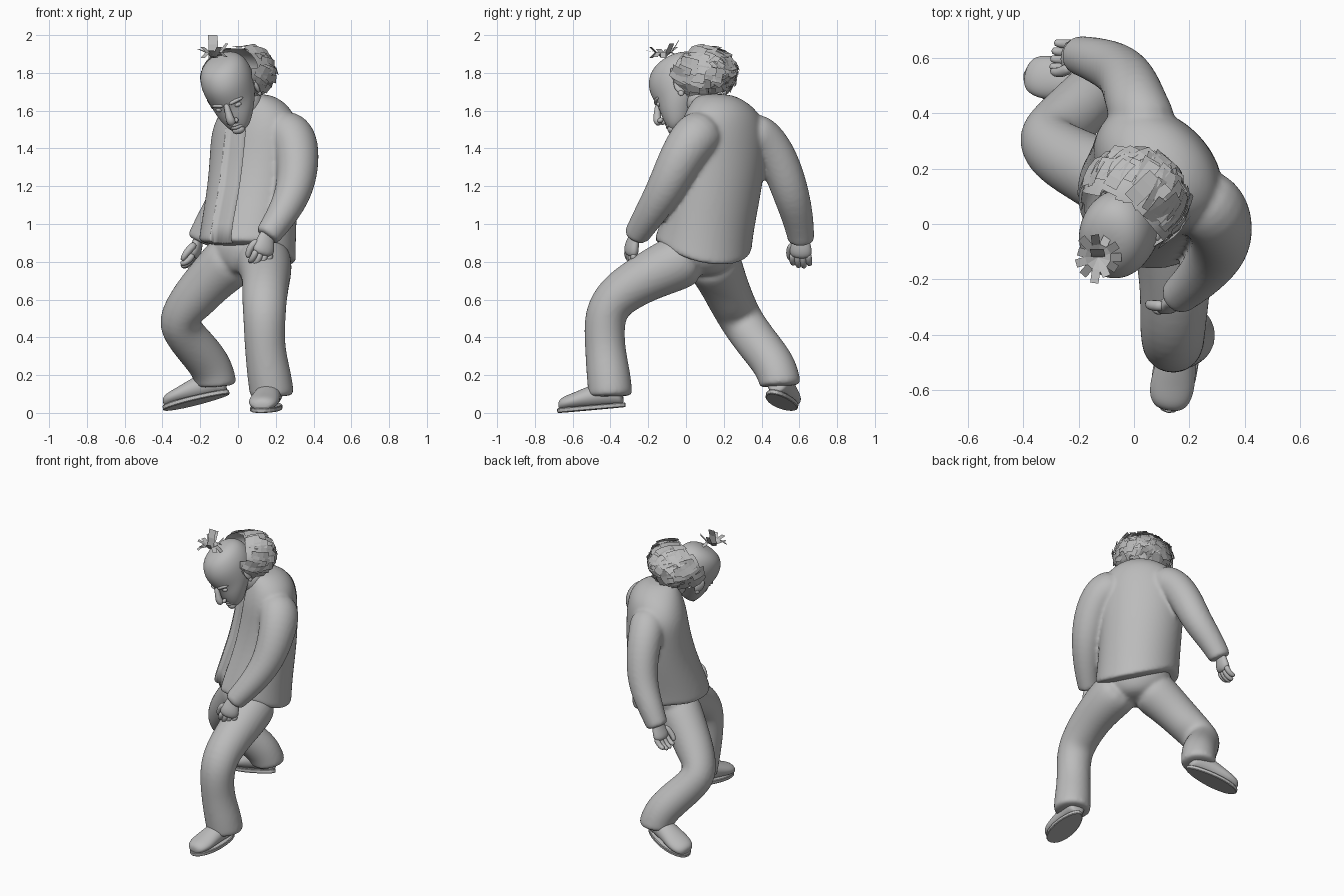
import bpy, bmesh, random
from math import sin, cos, pi, radians
from mathutils import Vector, Matrix

if "Cube" in bpy.data.objects:
    bpy.data.objects.remove(bpy.data.objects["Cube"], do_unlink=True)
random.seed(4)

grey = bpy.data.materials.new("plain_grey")
grey.use_nodes = True
grey.diffuse_color = (0.5, 0.5, 0.5, 1)
grey.node_tree.nodes["Principled BSDF"].inputs["Base Color"].default_value = (0.5, 0.5, 0.5, 1)


def finish(name, bm, matrix=None, smooth=True, subsurf=0):
    bmesh.ops.recalc_face_normals(bm, faces=bm.faces[:])
    mesh = bpy.data.meshes.new(name)
    bm.to_mesh(mesh)
    bm.free()
    mesh.materials.append(grey)
    mesh.polygons.foreach_set("use_smooth", [smooth] * len(mesh.polygons))
    ob = bpy.data.objects.new(name, mesh)
    bpy.context.collection.objects.link(ob)
    if matrix:
        ob.matrix_world = matrix
    if subsurf:
        mod = ob.modifiers.new("Subdivision", "SUBSURF")
        mod.levels = mod.render_levels = subsurf
    return ob


def loft(name, *parts, **kw):
    """Skin one or more closed stacks of rings into a single object."""
    bm = bmesh.new()
    for rings in parts:
        rows = [[bm.verts.new(p) for p in ring] for ring in rings]
        n = len(rows[0])
        for a, b in zip(rows, rows[1:]):
            for i in range(n):
                j = (i + 1) % n
                bm.faces.new((a[i], a[j], b[j], b[i]))
        bm.faces.new(rows[0])
        bm.faces.new(rows[-1])
    return finish(name, bm, **kw)


def limb(path, ref=(1, 0, 0), sides=12, flat=1.0):
    """Rings along (x, y, z, radius) points."""
    pts = [Vector(p[:3]) for p in path]
    rings = []
    for i, p in enumerate(pts):
        t = (pts[min(i + 1, len(pts) - 1)] - pts[max(i - 1, 0)]).normalized()
        u = Vector(ref)
        u = (u - t * u.dot(t)).normalized()
        v = t.cross(u)
        r = path[i][3] * 1.04
        rings.append([p + u * r * cos(k * 2 * pi / sides) + v * r * flat * sin(k * 2 * pi / sides)
                      for k in range(sides)])
    return rings


def tube(name, path, ref=(1, 0, 0), sides=12, flat=1.0, subsurf=2, matrix=None):
    return loft(name, limb(path, ref, sides, flat), subsurf=subsurf, matrix=matrix)


def cloth(name, *parts):
    """Overlapping lofts fused into one garment with soft joins."""
    ob = loft(name, *parts, subsurf=2)
    mesh = ob.modifiers.new("Fuse", "REMESH")
    mesh.mode, mesh.voxel_size, mesh.use_smooth_shade = "VOXEL", 0.012, True
    soft = ob.modifiers.new("Soften", "SMOOTH")
    soft.factor, soft.iterations = 0.5, 6
    return ob


def ball(name, centre, size, matrix=None):
    bm = bmesh.new()
    bmesh.ops.create_uvsphere(bm, u_segments=16, v_segments=8, radius=1,
                              matrix=Matrix.LocRotScale(Vector(centre), None, Vector(size)))
    return finish(name, bm, matrix)


# Torso: elliptical sections turned toward the facing direction, hem lower behind
SIDE, FACE = Vector((0.71, -0.7, 0)), Vector((-0.7, -0.71, 0))


def rim(x, y, z, wide, deep, t, drop=0.0):
    return Vector((x, y, z + drop * min(0, cos(t + 0.35)))) + FACE * deep * cos(t) + SIDE * wide * sin(t)


def section(x, y, z, wide, deep, drop=0.0, n=24):
    return [rim(x, y, z, wide, deep, k * 2 * pi / n, drop) for k in range(n)]


body = [(0.05, 0.09, 0.9, 0.27, 0.25, 0.13), (0.05, 0.09, 0.915, 0.27, 0.25, 0.13),
        (0.055, 0.11, 1.0, 0.265, 0.24, 0.07), (0.08, 0.165, 1.2, 0.265, 0.22),
        (0.087, 0.19, 1.38, 0.27, 0.2), (0.09, 0.195, 1.5, 0.27, 0.19),
        (0.1, 0.19, 1.6, 0.22, 0.165), (0.095, 0.17, 1.66, 0.14, 0.125), (0.08, 0.15, 1.69, 0.08, 0.08)]
left_sleeve = [(0.2, 0.12, 1.5, 0.13), (0.298, 0.045, 1.465, 0.13), (0.32, -0.03, 1.35, 0.117),
               (0.305, -0.11, 1.18, 0.1), (0.23, -0.2, 1.04, 0.082), (0.16, -0.26, 0.945, 0.068),
               (0.15, -0.265, 0.93, 0.068)]
right_sleeve = [(0.07, 0.31, 1.5, 0.115), (0.015, 0.41, 1.46, 0.115), (-0.01, 0.5, 1.33, 0.105),
                (-0.05, 0.56, 1.15, 0.097), (-0.14, 0.595, 1.02, 0.082), (-0.2, 0.61, 0.92, 0.07),
                (-0.207, 0.61, 0.905, 0.07)]
jacket = cloth("jacket", [section(*s) for s in body], limb(left_sleeve), limb(right_sleeve))

# Open front: a shallow strip cut down to the shirt
arc = [-0.14 + k * 0.13 for k in range(5)]
front = [(0.045, 0.08, 0.8, 0.27, 0.24)] + [s[:5] for s in body[2:7]]
cutter = loft("front_opening_cutter",
              [[rim(x, y, z, w - 0.022, d - 0.022, t) for t in arc]
               + [rim(x, y, z, w + 0.06, d + 0.06, t) for t in reversed(arc)] for x, y, z, w, d in front])
cutter.hide_render = cutter.hide_viewport = True
opening = jacket.modifiers.new("Opening", "BOOLEAN")
opening.operation, opening.object = "DIFFERENCE", cutter

# Trousers: seat and both legs
seat = [(0.06, 0.11, 0.96, 0.21, 0.17), (0.05, 0.1, 0.86, 0.22, 0.175),
        (0.05, 0.09, 0.78, 0.18, 0.15), (0.05, 0.08, 0.725, 0.08, 0.1)]
left_leg = [(0.12, 0.05, 0.84, 0.15), (0.145, -0.08, 0.78, 0.145), (0.15, -0.23, 0.71, 0.127),
            (0.14, -0.37, 0.62, 0.12), (0.14, -0.435, 0.52, 0.113), (0.14, -0.43, 0.35, 0.105),
            (0.165, -0.41, 0.2, 0.117), (0.18, -0.4, 0.1, 0.117), (0.18, -0.4, 0.085, 0.115)]
right_leg = [(0.0, 0.12, 0.84, 0.15), (-0.08, 0.16, 0.77, 0.143), (-0.17, 0.2, 0.68, 0.127),
             (-0.265, 0.25, 0.57, 0.12), (-0.33, 0.3, 0.475, 0.117), (-0.235, 0.385, 0.36, 0.112),
             (-0.14, 0.475, 0.25, 0.112), (-0.115, 0.5, 0.155, 0.11), (-0.115, 0.5, 0.14, 0.108)]
cloth("trousers", [section(*s) for s in seat], limb(left_leg), limb(right_leg, ref=(0, 1, 0)))

# Shoes: toe along local -y, sole at local z = 0
SHOE = [(0.165, 0.038, 0.08), (0.14, 0.064, 0.13), (0.06, 0.07, 0.14), (-0.03, 0.078, 0.115),
        (-0.1, 0.086, 0.09), (-0.16, 0.072, 0.075), (-0.185, 0.034, 0.05)]


def shoe(side, place, yaw, roll, pitch):
    m = (Matrix.Translation(place) @ Matrix.Rotation(radians(yaw), 4, "Z")
         @ Matrix.Rotation(radians(roll), 4, "Y") @ Matrix.Rotation(radians(pitch), 4, "X"))
    ring = [k * pi / 6 for k in range(12)]
    loft(side + "_shoe", [[(w * cos(t), y, 0.01 + h * (0.5 + 0.5 * sin(t))) for t in ring]
                          for y, w, h in SHOE], matrix=m, subsurf=2)
    edge = [k * pi / 12 for k in range(24)]
    sole = loft(side + "_sole", [[((0.08 - 0.01 * sin(t)) * cos(t), -0.01 + 0.185 * sin(t), z) for t in edge]
                                 for z in (0, 0.025)], matrix=m, smooth=False)
    sole.modifiers.new("Rounded", "BEVEL").width = 0.004


shoe("left", (0.155, -0.49, 0.016), -10, 0, 5)
shoe("right", (-0.21, 0.5, 0.058), -104, -8, 14)


# Hands: palm, four curled fingers and a thumb
def hand(side, wrist, reach, across, palm, size=1.12):
    w, d, a, c = Vector(wrist), Vector(reach).normalized(), Vector(across).normalized(), Vector(palm).normalized()

    def at(along, sideways, inward, r):
        return (*(w + (d * along + a * sideways + c * inward) * size), r * size)

    tube(side + "_palm", [at(-0.03, 0, 0, 0.035), at(0.01, 0, 0, 0.042), at(0.05, 0, 0.0, 0.056),
                          at(0.095, 0, 0.008, 0.052)], ref=a, flat=0.55, sides=10)
    for k in range(4):
        o = (k - 1.5) * 0.026
        f = 1 - 0.08 * abs(k - 1.4)
        tube(f"{side}_finger_{k + 1}", [at(0.07, o, 0, 0.016), at(0.11 * f, o, 0.006, 0.017),
                                        at(0.14 * f, o, 0.024, 0.015), at(0.148 * f, o, 0.05, 0.012)],
             ref=a, sides=8, subsurf=1)
    tube(side + "_thumb", [at(0.02, 0.035, 0.0, 0.02), at(0.055, 0.058, 0.02, 0.019),
                           at(0.09, 0.06, 0.035, 0.016), at(0.115, 0.052, 0.042, 0.01)], ref=c, sides=8, subsurf=1)


hand("left", (0.15, -0.275, 0.93), (-0.2, -0.25, -1), (-0.9, -0.4, 0.2), (-0.4, 0.8, 0))
hand("right", (-0.21, 0.61, 0.92), (-0.25, -0.05, -1), (-0.2, -1, 0), (-1, 0.2, 0.2))

# Head: sections from chin to crown, face along local -y
HEAD = (Matrix.Translation((-0.04, -0.006, 1.735)) @ Matrix.Rotation(radians(-20), 4, "Z")
        @ Matrix.Rotation(radians(-15), 4, "Y") @ Matrix.Rotation(radians(28), 4, "X"))
skull = [(-0.21, -0.15, -0.09, 0.03), (-0.195, -0.17, -0.05, 0.058), (-0.15, -0.18, 0, 0.088),
         (-0.1, -0.182, 0.06, 0.113), (-0.05, -0.178, 0.12, 0.129), (0, -0.19, 0.15, 0.138),
         (0.06, -0.192, 0.16, 0.142), (0.12, -0.165, 0.14, 0.126), (0.155, -0.12, 0.1, 0.093),
         (0.172, -0.05, 0.04, 0.045)]
loft("head", [[(w * cos(t), (f + b) / 2 + (b - f) / 2 * sin(t), z) for t in (k * pi / 8 for k in range(16))]
              for z, f, b, w in skull], matrix=HEAD, subsurf=2)
tube("neck", [(0.08, 0.15, 1.56, 0.1), (0.05, 0.1, 1.63, 0.09), (0.01, 0.05, 1.7, 0.09)])
tube("nose", [(0, -0.172, -0.02, 0.014), (0, -0.195, -0.065, 0.018), (0, -0.215, -0.11, 0.025),
              (0, -0.202, -0.133, 0.022)], matrix=HEAD, sides=10)
for label, z, r in (("upper_lip", -0.155, 0.009), ("lower_lip", -0.17, 0.011)):
    tube(label, [(-0.04, -0.152, z, 0.004), (-0.018, -0.175, z, r), (0.018, -0.175, z, r),
                 (0.04, -0.152, z, 0.004)], ref=(0, 0, 1), matrix=HEAD, sides=8, subsurf=1)
ball("chin", (0, -0.155, -0.193), (0.036, 0.026, 0.024), HEAD)
for s, label in ((1, "left"), (-1, "right")):
    ball(label + "_eye", (s * 0.052, -0.157, -0.052), (0.022, 0.015, 0.013), HEAD)
    ball(label + "_nostril", (s * 0.021, -0.192, -0.122), (0.014, 0.017, 0.013), HEAD)
    tube(label + "_brow", [(s * 0.015, -0.18, -0.03, 0.009), (s * 0.05, -0.172, -0.022, 0.013),
                           (s * 0.095, -0.138, -0.03, 0.007)], ref=(0, 0, 1), matrix=HEAD, sides=8, subsurf=1)
    ear = HEAD @ Matrix.Translation((s * 0.132, 0, -0.045)) @ Matrix.Rotation(s * 0.4, 4, "Z")
    ball(label + "_ear", (0, 0, 0), (0.013, 0.03, 0.045), ear)
    ball(label + "_ear_lobe", (0, -0.008, -0.04), (0.011, 0.016, 0.018), ear)

# Hair: a cap behind the bald dome, covered with flat overlapping locks
CENTRE, SIZE = Vector((-0.008, 0.075, 1.805)), Vector((0.185, 0.175, 0.125))
POLE = Vector((-0.5, -0.75, 0.4)).normalized()


def hairy(d):
    return d.dot(POLE) < 0.46 and d.z > -0.8 and d.y > -0.9


bm = bmesh.new()
bmesh.ops.create_uvsphere(bm, u_segments=28, v_segments=18, radius=1)
bmesh.ops.delete(bm, geom=[f for f in bm.faces if not hairy(f.calc_center_median().normalized())], context="FACES")
for v in bm.verts:
    v.co = CENTRE + v.co * SIZE
finish("hair_cap", bm)


def ribbon(bm, points, across, width):
    rows = [[bm.verts.new(p + across * width * e) for e in (-0.5, 0.5)] for p in points]
    for a, b in zip(rows, rows[1:]):
        bm.faces.new((a[0], a[1], b[1], b[0]))


bm = bmesh.new()
count = 0
while count < 190:
    d = Vector([random.gauss(0, 1) for _ in range(3)]).normalized()
    if not hairy(d):
        continue
    count += 1
    turn = Matrix.Rotation(random.uniform(-0.3, 0.3), 3, d) @ POLE.cross(d).normalized()
    sweep, lift = random.uniform(0.4, 0.75), random.uniform(0.005, 0.03)
    ribbon(bm, [CENTRE + (Matrix.Rotation(sweep * k / 3, 3, turn) @ d)
                * (SIZE + Vector((1, 1, 1)) * (0.006 + lift * k / 3)) for k in range(4)],
           turn + d * random.uniform(-0.3, 0.3), random.uniform(0.035, 0.065))
finish("hair_locks", bm, smooth=False)

# Forelock: a spray of short strips standing on the forehead
bm = bmesh.new()
root = Vector((-0.13, -0.12, 1.88))
ribbon(bm, [root, root + Vector((0, 0.01, 0.07)), Vector((-0.135, -0.09, 2.0))], Vector((1, 0, 0)), 0.05)
for k in range(11):
    t = k * 2 * pi / 11
    out = Vector((cos(t), sin(t), 0))
    ribbon(bm, [root, root + out * 0.045 + Vector((0, 0, 0.03)),
                root + out * random.uniform(0.07, 0.1) + Vector((0, 0, random.uniform(-0.01, 0.1)))],
           Vector((-sin(t), cos(t), 0)), 0.03)
finish("forelock", bm, smooth=False)
